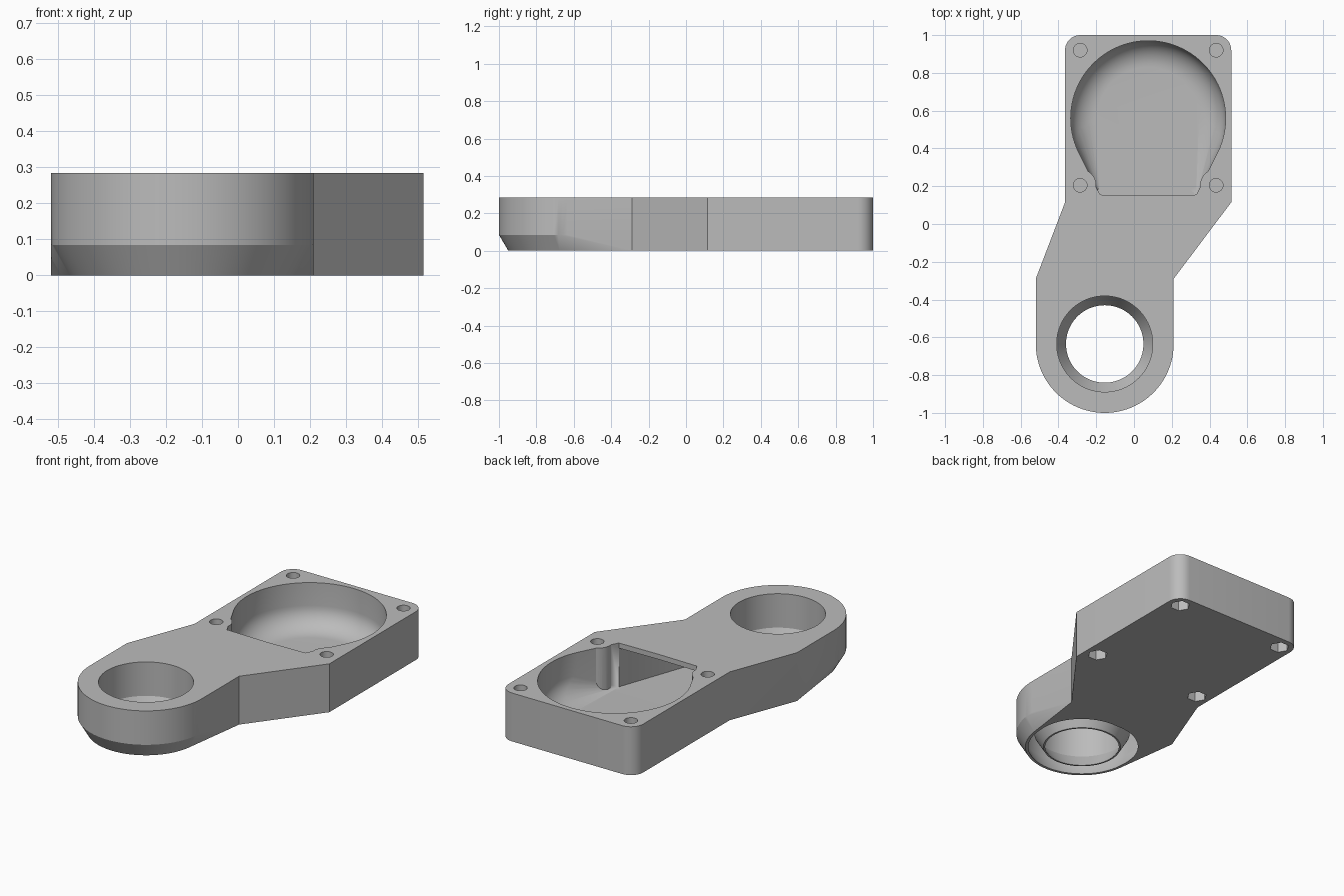
import bpy, bmesh, math
from mathutils import Vector

cube = bpy.data.objects.get("Cube")
if cube:
    bpy.data.objects.remove(cube, do_unlink=True)

H = 0.285                      # overall thickness
RING = (-0.155, -0.635)        # centre of the ring end
BOWL = (0.075, 0.56)           # centre of the round pocket

grey = bpy.data.materials.new("plain grey")
grey.use_nodes = True
grey.diffuse_color = (0.5, 0.5, 0.5, 1)
grey.node_tree.nodes["Principled BSDF"].inputs["Base Color"].default_value = (0.5, 0.5, 0.5, 1)


def finish(name, bm):
    bmesh.ops.recalc_face_normals(bm, faces=bm.faces)
    mesh = bpy.data.meshes.new(name)
    bm.to_mesh(mesh)
    bm.free()
    mesh.materials.append(grey)
    obj = bpy.data.objects.new(name, mesh)
    bpy.context.collection.objects.link(obj)
    return obj


def circle(centre, r, z, n=96):
    return [(centre[0] + r * math.cos(2 * math.pi * i / n),
             centre[1] + r * math.sin(2 * math.pi * i / n), z) for i in range(n)]


def edge(x0, x1, y, z0, z1):
    return [(x, y, z) for x in (x0, x1) for z in (z0, z1)]


def hull(name, points):
    bm = bmesh.new()
    for p in points:
        bm.verts.new(p)
    res = bmesh.ops.convex_hull(bm, input=bm.verts)
    loose = {g for g in res["geom_interior"] + res["geom_unused"] if isinstance(g, bmesh.types.BMVert)}
    bmesh.ops.delete(bm, geom=list(loose), context="VERTS")
    bmesh.ops.dissolve_limit(bm, angle_limit=0.002, verts=bm.verts, edges=bm.edges)
    return finish(name, bm)


def lathe(name, centre, profile, n=96):
    # solid of stacked rings, given as (radius, height)
    bm = bmesh.new()
    rings = [[bm.verts.new(p) for p in circle(centre, r, z, n)] for r, z in profile]
    for a, b in zip(rings, rings[1:]):
        for i in range(n):
            j = (i + 1) % n
            bm.faces.new((a[i], a[j], b[j], b[i]))
    bm.faces.new(rings[0])
    bm.faces.new(rings[-1])
    return finish(name, bm)


def prism(name, outline, z0, z1):
    bm = bmesh.new()
    face = bm.faces.new([bm.verts.new((x, y, z0)) for x, y in outline])
    ext = bmesh.ops.extrude_face_region(bm, geom=[face])
    top = [g for g in ext["geom"] if isinstance(g, bmesh.types.BMVert)]
    bmesh.ops.translate(bm, verts=top, vec=Vector((0, 0, z1 - z0)))
    return finish(name, bm)


def combine(target, tool, operation):
    mod = target.modifiers.new(operation.lower(), "BOOLEAN")
    mod.operation, mod.solver, mod.object = operation, "EXACT", tool
    bpy.context.view_layer.objects.active = target
    bpy.ops.object.modifier_apply(modifier=mod.name)
    bpy.data.objects.remove(tool, do_unlink=True)


# plate and angled arm, with rounded back corners
def corner(cx, cy, r, start):
    angles = [math.radians(start + 90 * i / 10) for i in range(11)]
    return [(cx + r * math.cos(a), cy + r * math.sin(a)) for a in angles]


outline = [(-0.52, -0.29), (0.21, -0.29), (0.515, 0.115)]
outline += corner(0.435, 0.92, 0.08, 0) + corner(-0.285, 0.92, 0.08, 90)
outline += [(-0.365, 0.115)]
body = prism("lamp_bracket", outline, 0, H)

# ring end with a chamfered underside
head = hull("ring_end", circle(RING, 0.315, 0) + circle(RING, 0.365, 0.085)
            + circle(RING, 0.365, H) + edge(-0.52, 0.21, -0.29, 0, H))
combine(body, head, "UNION")

# round pocket with a curved floor, narrowing towards the arm
bowl = circle(BOWL, 0.41, H + 0.05)
for i in range(11):
    a = math.pi / 2 * i / 10
    bowl += circle(BOWL, 0.27 + 0.14 * math.cos(a), 0.15 - 0.125 * math.sin(a))
pocket = hull("pocket", bowl + edge(-0.18, 0.33, 0.155, 0.025, H + 0.05))
for x in (-0.285, 0.435):
    boss = lathe("boss", (x, 0.205), [(0.085, -0.1), (0.085, 0.5)], 48)
    combine(pocket, boss, "DIFFERENCE")
combine(body, pocket, "DIFFERENCE")

# hidden hollow from the pocket through the arm to the ring slot
tunnel = hull("tunnel", edge(-0.18, 0.33, 0.2, 0.025, 0.255) + edge(-0.18, 0.33, 0.15, 0.025, 0.255)
              + edge(-0.48, 0.175, -0.29, 0.025, 0.255))
combine(body, tunnel, "DIFFERENCE")
slot = hull("slot", circle(RING, 0.298, -0.002) + circle(RING, 0.335, 0.085)
            + circle(RING, 0.335, 0.255) + edge(-0.48, 0.175, -0.285, 0.025, 0.255))
combine(body, slot, "DIFFERENCE")

# thin tube inside the ring, tapered at the bottom
tube = lathe("tube", RING, [(0.215, 0), (0.265, 0.085), (0.265, 0.27)])
combine(body, tube, "UNION")
bore = lathe("bore", RING, [(0.203, -0.003), (0.205, 0), (0.254, 0.085), (0.254, H + 0.05)])
combine(body, bore, "DIFFERENCE")

# four screw holes above six-sided nut recesses
for x in (-0.285, 0.435):
    for y in (0.205, 0.92):
        screw = lathe("screw_hole", (x, y), [(0.036, 0.09), (0.036, H + 0.05)], 32)
        combine(body, screw, "DIFFERENCE")
        nut = lathe("nut_recess", (x, y), [(0.055, -0.05), (0.055, 0.08)], 6)
        combine(body, nut, "DIFFERENCE")

bpy.ops.object.select_all(action="DESELECT")
body.select_set(True)
bpy.context.view_layer.objects.active = body
bpy.ops.object.shade_smooth_by_angle(angle=math.radians(25))
